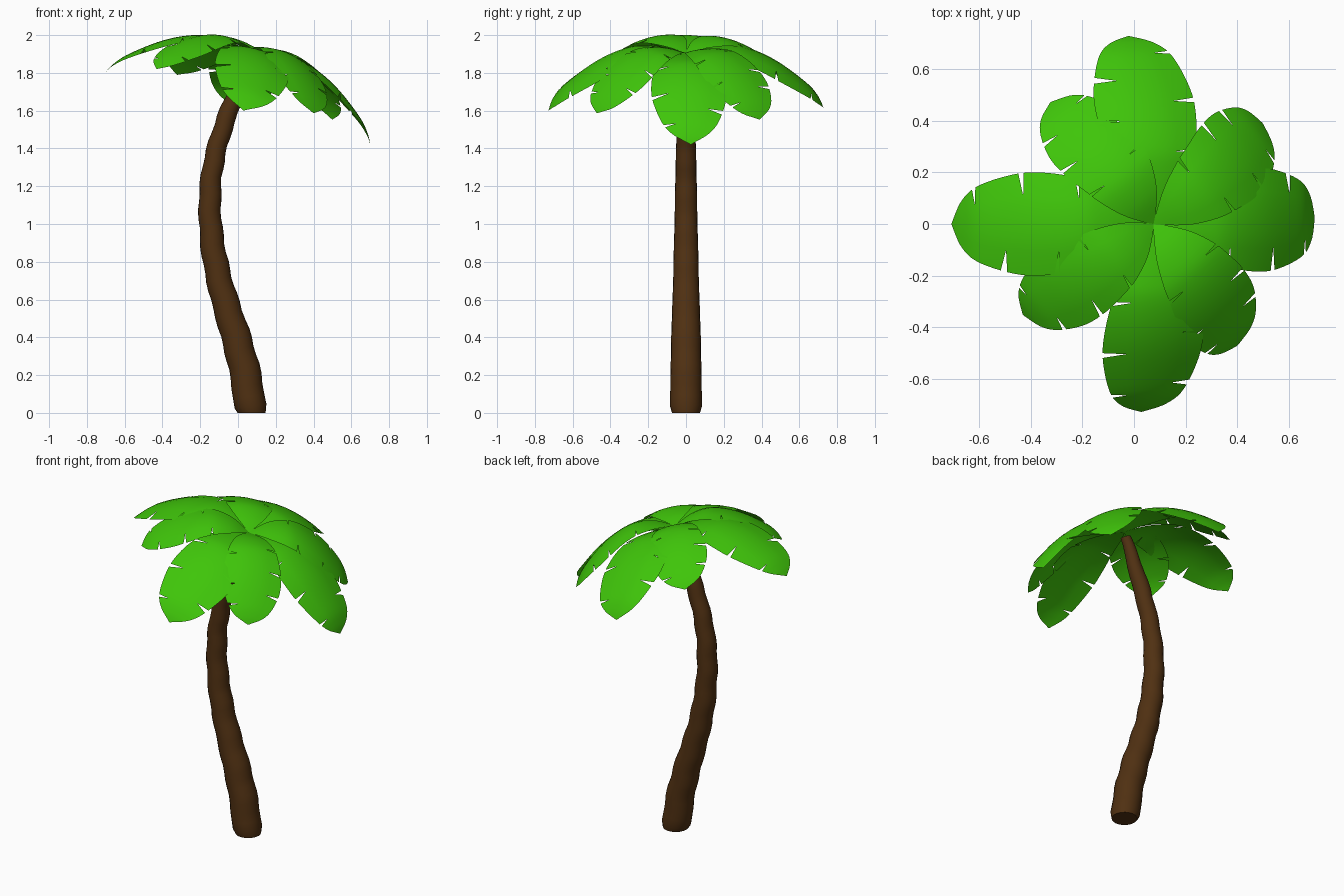
import bpy, bmesh, math, random
from mathutils import Vector, Matrix

if "Cube" in bpy.data.objects:
    bpy.data.objects.remove(bpy.data.objects["Cube"])

random.seed(4)


def material(name, rgb):
    m = bpy.data.materials.new(name)
    m.diffuse_color = (*rgb, 1)
    m.use_nodes = True
    m.node_tree.nodes["Principled BSDF"].inputs["Base Color"].default_value = m.diffuse_color
    return m


def finish(bm, name, mat, angle):
    me = bpy.data.meshes.new(name)
    bm.to_mesh(me)
    bm.free()
    ob = bpy.data.objects.new(name, me)
    bpy.context.collection.objects.link(ob)
    me.materials.append(mat)
    bpy.ops.object.select_all(action='DESELECT')
    ob.select_set(True)
    bpy.context.view_layer.objects.active = ob
    bpy.ops.object.shade_smooth_by_angle(angle=math.radians(angle))
    return ob


def spline(pts, t):
    # Catmull-Rom sample, t from 0 to 1 over the whole list
    f = min(max(t, 0), 1) * (len(pts) - 1)
    i = min(int(f), len(pts) - 2)
    f -= i
    p = [Vector(pts[min(max(k, 0), len(pts) - 1)]) for k in range(i - 1, i + 3)]
    return 0.5 * (2 * p[1] + (p[2] - p[0]) * f
                  + (2 * p[0] - 5 * p[1] + 4 * p[2] - p[3]) * f ** 2
                  + (3 * p[1] - p[0] - 3 * p[2] + p[3]) * f ** 3)


bark = material("bark", (0.08, 0.03, 0.006))
green = material("leaf_green", (0.05, 0.56, 0.003))

# Trunk: curved, tapering tube of uneven rings; path is (x, z, radius)
path = [(0.072, 0, 0.085), (0.036, 0.22, 0.083), (-0.016, 0.42, 0.077),
        (-0.08, 0.63, 0.071), (-0.125, 0.83, 0.065), (-0.148, 1.04, 0.060),
        (-0.142, 1.24, 0.056), (-0.104, 1.43, 0.052), (-0.035, 1.63, 0.047),
        (0.06, 1.87, 0.03)]
bm = bmesh.new()
rings, SIDES, N = [], 20, 40
for i in range(N + 1):
    t = i / N
    x, z, r = spline(path, t)
    a, b = spline(path, t - 0.02), spline(path, t + 0.02)
    tan = Vector((b.x - a.x, 0, b.y - a.y)).normalized()
    side = Vector((tan.z, 0, -tan.x))
    if i == 0:
        r *= 0.87
        side = Vector((1, 0, 0))
    elif i > 1:
        x += 0.004 * math.sin(i * math.pi / 2 + 0.6)
        r *= 1 + random.uniform(-0.015, 0.015)
    ring = []
    for k in range(SIDES):
        ang = 2 * math.pi * k / SIDES
        p = Vector((x, 0, z)) + side * (r * math.cos(ang)) + Vector((0, r * math.sin(ang), 0))
        p.z = max(p.z, 0.0 if i == 0 else 0.015)
        ring.append(bm.verts.new(p))
    rings.append(ring)
for a, b in zip(rings, rings[1:]):
    for k in range(SIDES):
        j = (k + 1) % SIDES
        bm.faces.new((a[k], a[j], b[j], b[k]))
bm.faces.new(rings[0][::-1])
bm.faces.new(rings[-1])
finish(bm, "trunk", bark, 50)

# Leaf profiles: (distance out, height, half width)
long_profile = [(0, 0, 0.004), (0.1, 0.018, 0.085), (0.2, 0.029, 0.14), (0.29, 0.024, 0.175),
                (0.4, -0.015, 0.197), (0.513, -0.08, 0.195), (0.643, -0.182, 0.15),
                (0.70, -0.25, 0.09), (0.728, -0.302, 0.003)]
short_profile = [(0, 0.004, 0.004), (0.1, 0.042, 0.082), (0.2, 0.056, 0.13), (0.28, 0.042, 0.152),
                 (0.37, 0.003, 0.17), (0.46, -0.055, 0.168), (0.545, -0.128, 0.13),
                 (0.59, -0.18, 0.08), (0.615, -0.22, 0.003)]
STEPS = 36
DROOP = 1.0    # height lost at the edges = DROOP * y^2


def leaf(name, profile, azimuth, scale):
    bm = bmesh.new()

    def point(t, s, f):
        o, h, w = spline(profile, t)
        y = max(w, 0.002) * f
        return bm.verts.new((o, s * y, h - DROOP * y * y))

    mid = [point(i / STEPS, 1, 0) for i in range(STEPS + 1)]
    for s in (1, -1):
        # Torn notches along each edge
        notches = [n + random.randint(-1, 1) for n in ((11, 18, 25) if s > 0 else (14, 21, 28))]
        near = [point(i / STEPS, s, 0.27) for i in range(STEPS + 1)]
        inner = [point(i / STEPS, s, 0.55) for i in range(STEPS + 1)]
        before, after = [], []
        for i in range(STEPS + 1):
            if i in notches:
                before.append(point((i - 0.3) / STEPS, s, 1))
                after.append(point((i + 0.4) / STEPS, s, 1))
            else:
                v = point(i / STEPS, s, 1)
                before.append(v)
                after.append(v)
        for i in range(STEPS):
            for quad in ((mid[i], mid[i + 1], near[i + 1], near[i]),
                         (near[i], near[i + 1], inner[i + 1], inner[i]),
                         (inner[i], inner[i + 1], before[i + 1], after[i])):
                bm.faces.new(quad if s > 0 else quad[::-1])
    # Whole crown leans with the trunk tip
    bm.transform(Matrix.Translation((0.075, 0, 1.902))
                 @ Matrix.Rotation(math.radians(15), 4, 'Y')
                 @ Matrix.Rotation(math.radians(azimuth), 4, 'Z')
                 @ Matrix.Scale(scale, 4))
    finish(bm, name, green, 60)


# Crown: four long leaves, four shorter ones above and between
for k, az in enumerate((2, 91.5, 180, -87.4)):
    leaf(f"long_leaf_{k + 1}", long_profile, az, 1.0)
for k, (az, sc) in enumerate(((38, 1.03), (127, 0.96), (217, 0.95), (-50, 1.0))):
    leaf(f"short_leaf_{k + 1}", short_profile, az, sc)
